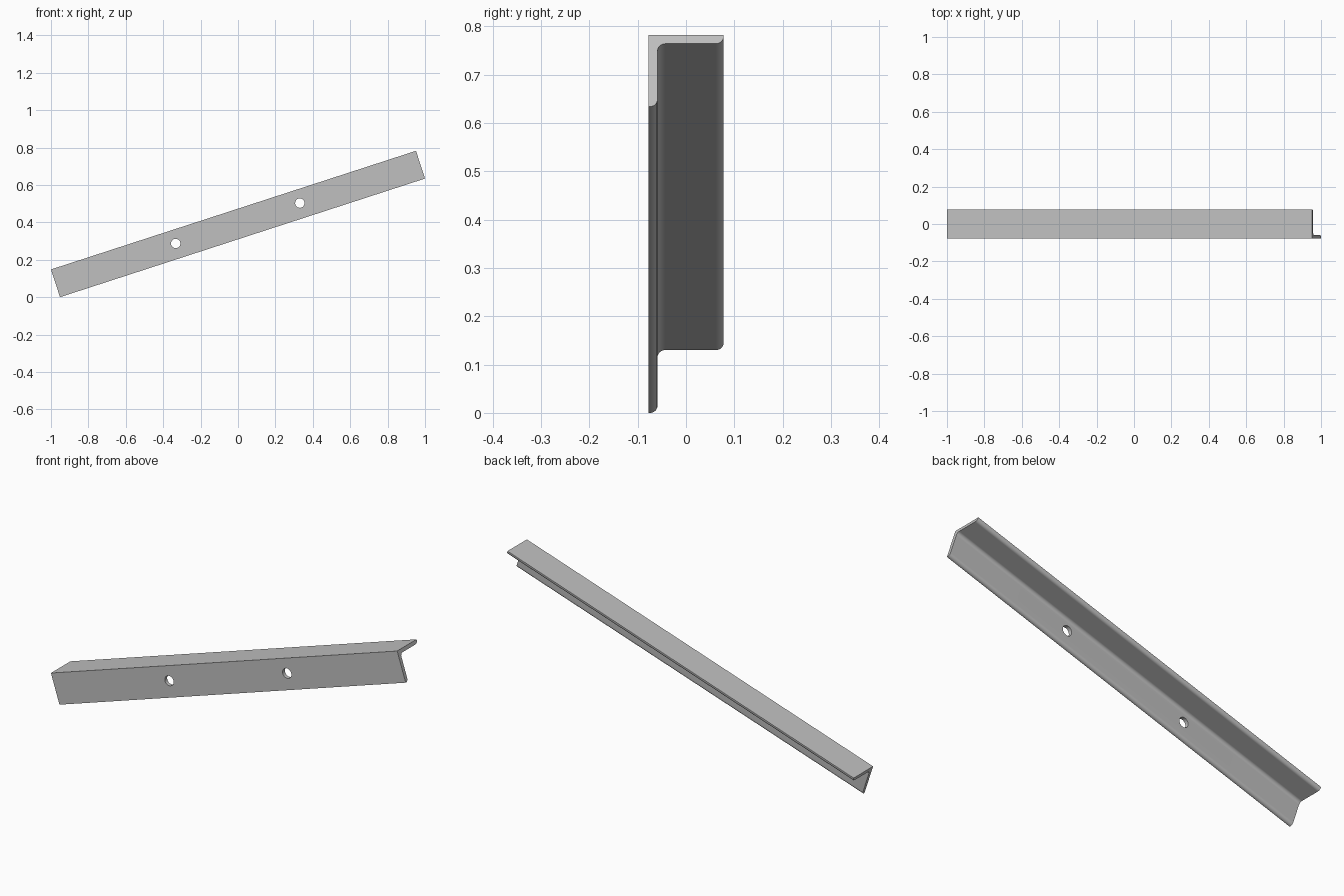
import bpy, bmesh, math
from mathutils import Matrix, Vector

if "Cube" in bpy.data.objects:
    bpy.data.objects.remove(bpy.data.objects["Cube"], do_unlink=True)

TILT = math.radians(18)
LENGTH, LEG, THICK = 2.052, 0.156, 0.019
ROUND = 0.016
HOLE_R, HOLE_X = 0.025, 0.349
HALF = LEG / 2
place = Matrix.Translation((0, 0, 0.391)) @ Matrix.Rotation(-TILT, 4, "Y")

steel = bpy.data.materials.new("grey steel")
steel.use_nodes = True
colour = (0.53, 0.53, 0.53, 1)
steel.diffuse_color = colour
steel.node_tree.nodes["Principled BSDF"].inputs["Base Color"].default_value = colour


def arc(cy, cz, start, end, steps=8):
    """Points of a rounded corner in the cross-section."""
    angles = [math.radians(start + (end - start) * i / steps) for i in range(steps + 1)]
    return [(cy + ROUND * math.cos(a), cz + ROUND * math.sin(a)) for a in angles]


# Equal-leg section: sharp outer heel, rounded toes and inner fillet
inner_y, inner_z = -HALF + THICK, HALF - THICK
section = [(-HALF, HALF), (-HALF, -HALF)]
section += arc(inner_y - ROUND, -HALF + ROUND, -90, 0)
section += arc(inner_y + ROUND, inner_z - ROUND, 180, 90)
section += arc(HALF - ROUND, inner_z + ROUND, -90, 0)
section += [(HALF, HALF)]

# Extrude the section along the bar
bm = bmesh.new()
face = bm.faces.new([bm.verts.new((-LENGTH / 2, y, z)) for y, z in section])
new = bmesh.ops.extrude_face_region(bm, geom=[face])["geom"]
bmesh.ops.translate(bm, vec=(LENGTH, 0, 0),
                    verts=[g for g in new if isinstance(g, bmesh.types.BMVert)])
bmesh.ops.recalc_face_normals(bm, faces=bm.faces)
mesh = bpy.data.meshes.new("angle_bar")
bm.to_mesh(mesh)
bm.free()
mesh.materials.append(steel)
bar = bpy.data.objects.new("angle_bar", mesh)
bpy.context.collection.objects.link(bar)
bar.matrix_world = place

# Bolt holes through the upright leg
cutters = []
for side in (-1, 1):
    bpy.ops.mesh.primitive_cylinder_add(
        vertices=40, radius=HOLE_R, depth=0.08, rotation=(math.pi / 2, 0, 0),
        location=place @ Vector((side * HOLE_X, -HALF + THICK / 2, 0.004)))
    cutter = bpy.context.object
    cutter.name = "hole_cutter"
    cutter.hide_render = True
    cutter.data.materials.append(steel)
    cut = bar.modifiers.new("bolt hole", "BOOLEAN")
    cut.operation, cut.solver, cut.object = "DIFFERENCE", "EXACT", cutter
    cutters.append(cutter)

bpy.ops.object.select_all(action="DESELECT")
bar.select_set(True)
bpy.context.view_layer.objects.active = bar
for name in [m.name for m in bar.modifiers]:
    bpy.ops.object.modifier_apply(modifier=name)
for cutter in cutters:
    bpy.data.objects.remove(cutter, do_unlink=True)
bpy.ops.object.shade_smooth_by_angle(angle=math.radians(30))
